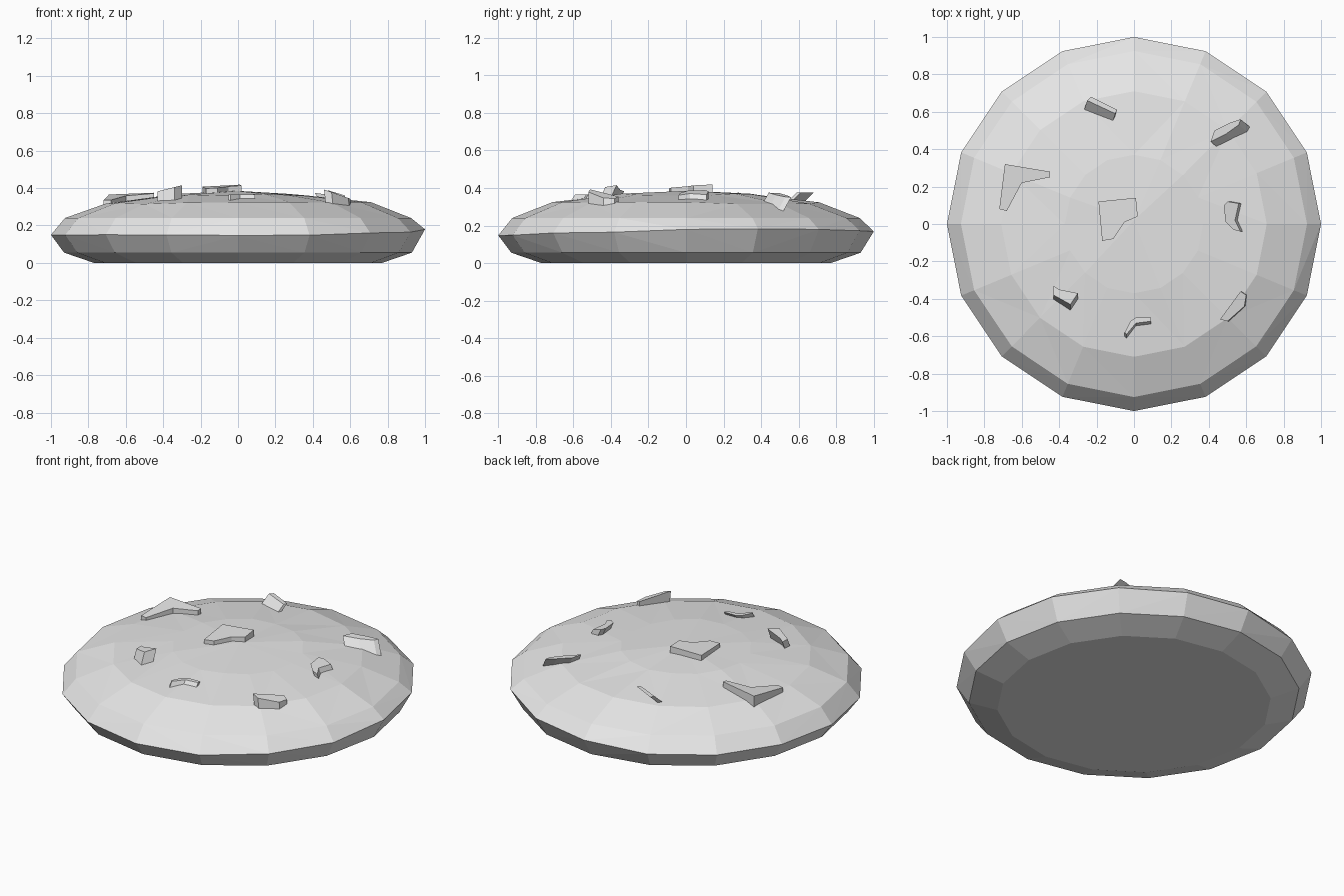
import bpy, bmesh, math, random

default_cube = bpy.data.objects.get("Cube")
if default_cube:
    bpy.data.objects.remove(default_cube, do_unlink=True)

random.seed(4)
SIDES = 16

grey = bpy.data.materials.new("plain grey")
grey.use_nodes = True
grey.diffuse_color = (0.8, 0.8, 0.8, 1)
grey.node_tree.nodes["Principled BSDF"].inputs["Base Color"].default_value = (0.8, 0.8, 0.8, 1)


def finish(bm, name):
    """Turn a bmesh into a flat shaded object."""
    bmesh.ops.recalc_face_normals(bm, faces=bm.faces)
    mesh = bpy.data.meshes.new(name)
    bm.to_mesh(mesh)
    bm.free()
    mesh.materials.append(grey)
    obj = bpy.data.objects.new(name, mesh)
    bpy.context.collection.objects.link(obj)
    return obj


def bridge(bm, lower, upper):
    """Join two closed loops of vertices with quads."""
    count = len(lower)
    for i in range(count):
        j = (i + 1) % count
        bm.faces.new((lower[i], lower[j], upper[j], upper[i]))


def make_ring(bm, radius, height, raise_side, jitter):
    """A ring whose right and back side may be raised, with hand-made unevenness."""
    ring = []
    for i in range(SIDES):
        angle = math.tau * i / SIDES
        side = max(0, math.cos(angle - math.pi / 6))
        z = height + raise_side * side + random.uniform(-jitter, jitter)
        ring.append(bm.verts.new((radius * math.cos(angle), radius * math.sin(angle), z)))
    return ring


# Round body: flat base, bulging rim and a shallow uneven dome
# Each row: radius, height, raised side, unevenness
profile = [
    (0.77, 0, 0, 0),
    (0.93, 0.055, 0, 0),
    (1.0, 0.15, 0.03, 0.004),
    (0.925, 0.24, 0, 0),
    (0.71, 0.32, 0, 0.006),
    (0.37, 0.365, 0, 0.005),
]
bm = bmesh.new()
rings = [make_ring(bm, *row) for row in profile]
bm.faces.new(rings[0])
for lower, upper in zip(rings, rings[1:]):
    bridge(bm, lower, upper)
peak = bm.verts.new((0, 0.02, 0.385))
for i in range(SIDES):
    bm.faces.new((rings[-1][i], rings[-1][(i + 1) % SIDES], peak))
bmesh.ops.triangulate(bm, faces=[f for f in bm.faces if len(f.verts) == 4])
finish(bm, "cookie_body")


def make_chip(name, outline, height, tilt=(0, 0), lean=(0, 0)):
    """A tilted angular chunk sunk into the dome; lean shifts its buried end."""
    count = len(outline)
    cx = sum(p[0] for p in outline) / count
    cy = sum(p[1] for p in outline) / count
    bm = bmesh.new()
    top, bottom = [], []
    for x, y in outline:
        z = height + tilt[0] * (x - cx) + tilt[1] * (y - cy)
        top.append(bm.verts.new((x, y, z)))
        bottom.append(bm.verts.new((x + lean[0], y + lean[1], z - 0.09)))
    bm.faces.new(top)
    bm.faces.new(bottom)
    bridge(bm, bottom, top)
    finish(bm, name)


# Angular chips scattered over the dome
make_chip("center_chip",
          [(-.19, .12), (.01, .14), (.02, .04), (-.05, .01), (-.11, -.08), (-.17, -.09)],
          height=0.408, tilt=(0.05, 0.05))
make_chip("right_corner_chip",
          [(-.69, .32), (-.45, .28), (-.45, .25), (-.6, .22), (-.68, .07), (-.72, .08)],
          height=0.357, tilt=(0.06, 0.12))
make_chip("back_chip",
          [(-.23, .68), (-.09, .61), (-.1, .59), (-.25, .66)],
          height=0.375, lean=(-0.03, -0.09))
make_chip("back_left_chip",
          [(.43, .5), (.51, .54), (.57, .56), (.56, .53), (.49, .48), (.41, .44)],
          height=0.362, tilt=(-0.15, 0), lean=(0.06, -0.05))
make_chip("left_chip",
          [(.48, .1), (.5, .12), (.56, .11), (.54, .02), (.57, -.04), (.53, -.03), (.49, .01)],
          height=0.375, tilt=(-0.3, 0), lean=(0.04, 0))
make_chip("front_left_chip",
          [(.57, -.36), (.6, -.38), (.59, -.44), (.5, -.52), (.46, -.51)],
          height=0.363, tilt=(-0.35, 0), lean=(0.01, 0))
make_chip("front_chip",
          [(-.05, -.58), (-.02, -.52), (.01, -.5), (.09, -.5), (.09, -.52), (.01, -.53), (-.04, -.59)],
          height=0.365, lean=(0, -0.06))
make_chip("front_right_chip",
          [(-.43, -.33), (-.4, -.35), (-.3, -.37), (-.34, -.43), (-.43, -.38)],
          height=0.395, tilt=(0.25, 0), lean=(0, -0.04))
